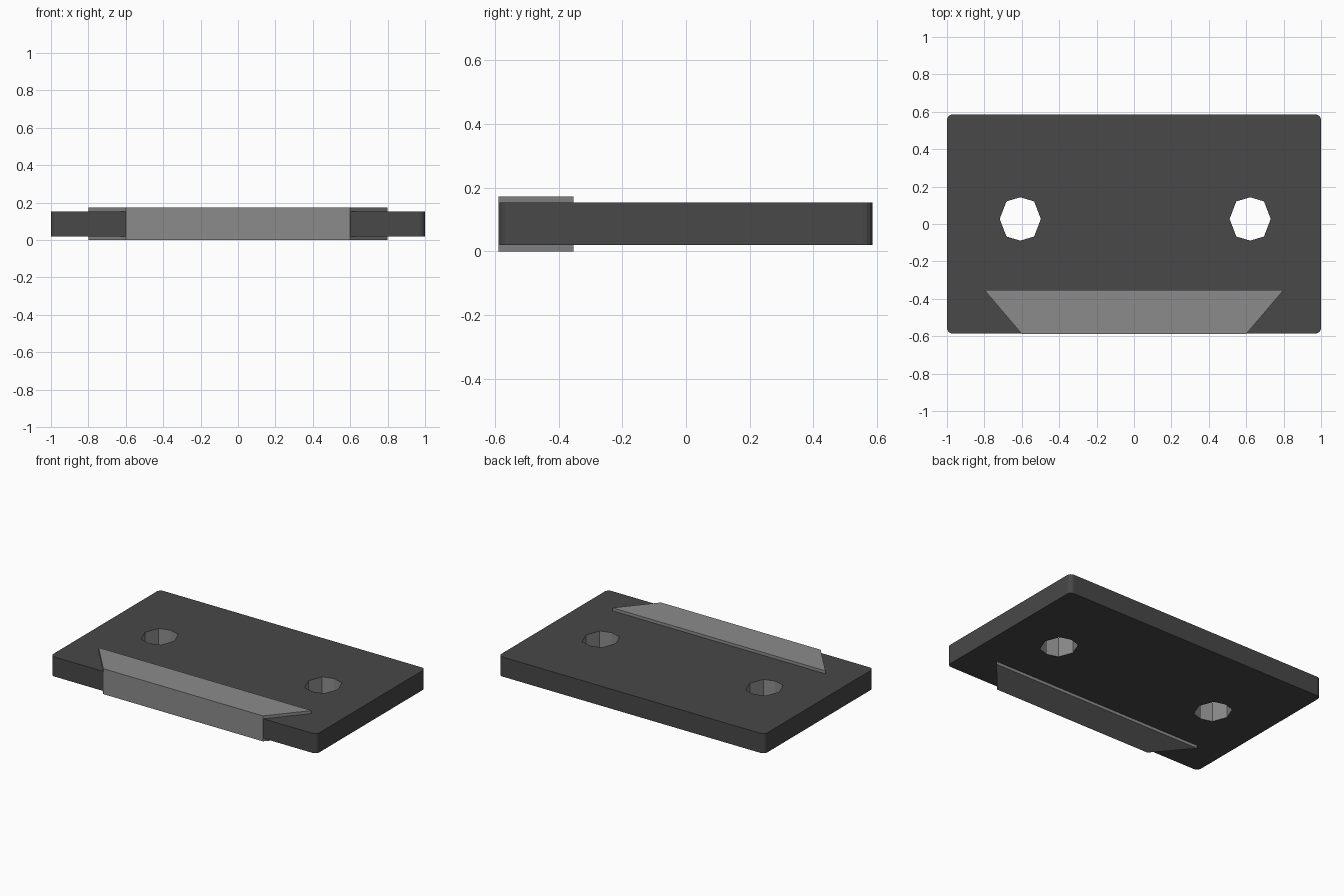
import bpy, bmesh, math

if "Cube" in bpy.data.objects:
    bpy.data.objects.remove(bpy.data.objects["Cube"])

def material(name, v):
    m = bpy.data.materials.new(name)
    m.diffuse_color = (v, v, v, 1)
    m.use_nodes = True
    m.node_tree.nodes["Principled BSDF"].inputs["Base Color"].default_value = m.diffuse_color
    return m

dark = material("dark grey", 0.065)
light = material("mid grey", 0.26)

def prism(name, loops, z0, z1, mats):
    """Fill an outline (further loops are holes) and extrude it upwards."""
    bm = bmesh.new()
    edges = []
    for loop in loops:
        vs = [bm.verts.new((x, y, z0)) for x, y in loop]
        edges += [bm.edges.new((vs[i - 1], vs[i])) for i in range(len(vs))]
    bmesh.ops.triangle_fill(bm, use_beauty=True, edges=edges)
    ext = bmesh.ops.extrude_face_region(bm, geom=bm.faces[:], use_keep_orig=True)
    top = [v for v in ext["geom"] if isinstance(v, bmesh.types.BMVert)]
    bmesh.ops.translate(bm, verts=top, vec=(0, 0, z1 - z0))
    bmesh.ops.recalc_face_normals(bm, faces=bm.faces[:])
    me = bpy.data.meshes.new(name)
    bm.to_mesh(me)
    bm.free()
    for m in mats:
        me.materials.append(m)
    ob = bpy.data.objects.new(name, me)
    bpy.context.collection.objects.link(ob)
    return ob

# Plate outline with small rounded corners
W, D, R = 1.0, 0.586, 0.03
outline = []
for k, (sx, sy) in enumerate([(1, 1), (-1, 1), (-1, -1), (1, -1)]):
    for i in range(5):
        a = math.radians(90 * k + 22.5 * i)
        outline.append((sx * (W - R) + R * math.cos(a), sy * (D - R) + R * math.sin(a)))

# Eight-sided screw holes
octagon = [(0.11, 0), (0.074, 0.094), (0, 0.116), (-0.074, 0.094),
           (-0.11, 0), (-0.074, -0.094), (0, -0.116), (0.074, -0.094)]
holes = [[(cx + x, 0.027 + y) for x, y in octagon] for cx in (-0.608, 0.621)]

plate = prism("plate", [outline] + holes, 0.02, 0.153, [dark, light])

# Hole walls are lighter than the plate
for p in plate.data.polygons:
    if abs(p.normal.z) < 0.5 and abs(p.center.x) < 0.8 and abs(p.center.y) < 0.3:
        p.material_index = 1

# Trapezoid clamp around the front edge
prism("front_clamp", [[(-0.6, -0.588), (0.6, -0.588), (0.8, -0.353), (-0.8, -0.353)]],
      0.0, 0.173, [light])
